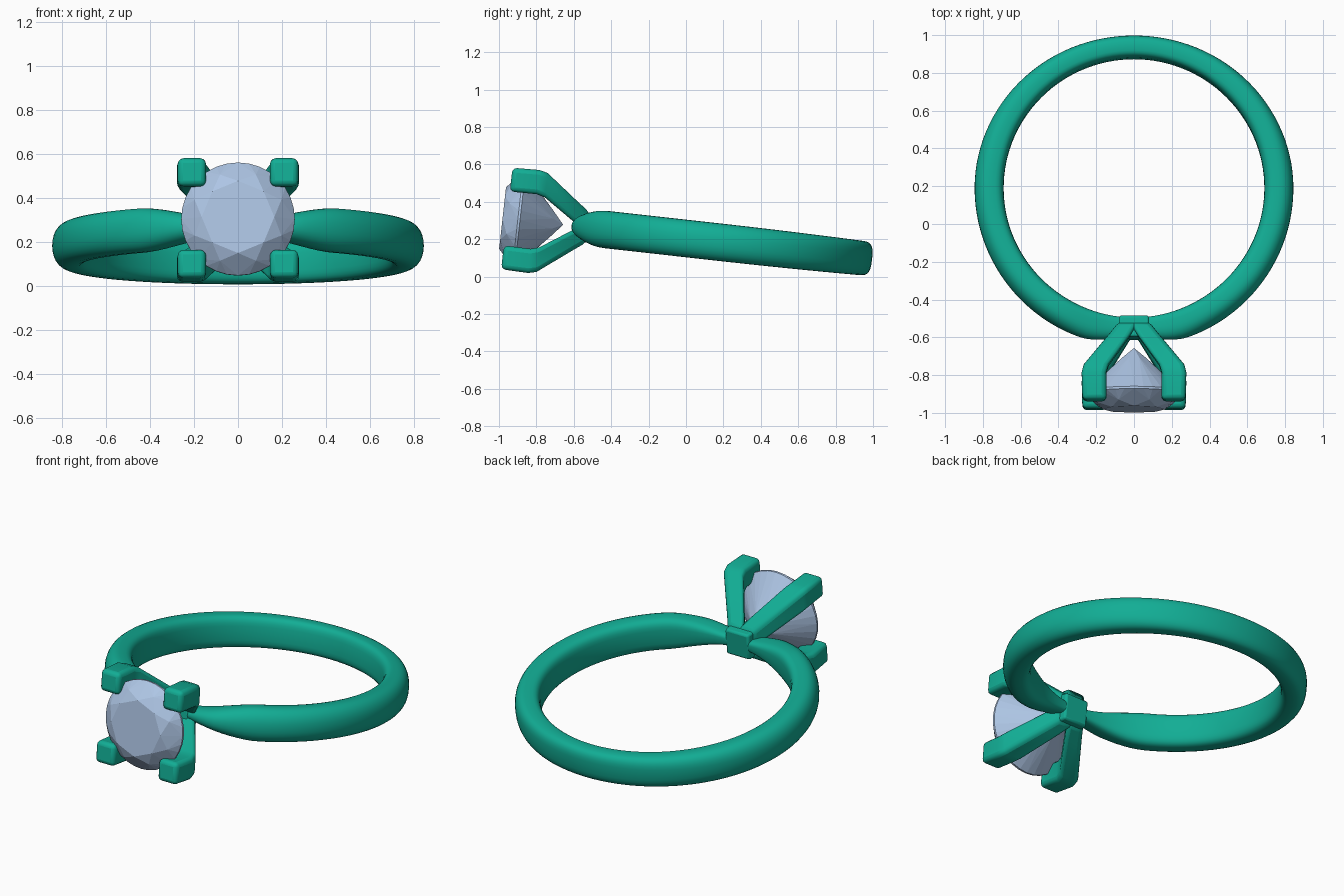
import bpy, bmesh
from math import sin, cos, pi, copysign, radians
from mathutils import Matrix

if "Cube" in bpy.data.objects:
    bpy.data.objects.remove(bpy.data.objects["Cube"])

# Whole ring is modelled with its axis on z, then tilted about x
PLACE = Matrix.Translation((0, 0.19, 0.183)) @ Matrix.Rotation(-0.111, 4, 'X')


def material(name, rgb):
    m = bpy.data.materials.new(name)
    m.diffuse_color = (*rgb, 1)
    m.use_nodes = True
    m.node_tree.nodes["Principled BSDF"].inputs["Base Color"].default_value = m.diffuse_color
    return m


METAL = material("green_metal", (0.006, 0.42, 0.30))
GEM = material("pale_gem", (0.42, 0.56, 0.78))


def finish(bm, name, mat, smooth=True):
    bmesh.ops.recalc_face_normals(bm, faces=bm.faces)
    mesh = bpy.data.meshes.new(name)
    bm.to_mesh(mesh)
    bm.free()
    mesh.materials.append(mat)
    ob = bpy.data.objects.new(name, mesh)
    bpy.context.collection.objects.link(ob)
    ob.matrix_world = PLACE
    if smooth:
        bpy.ops.object.select_all(action='DESELECT')
        ob.select_set(True)
        bpy.context.view_layer.objects.active = ob
        bpy.ops.object.shade_smooth_by_angle(angle=radians(40))
    return ob


def loft(bm, loops, closed=False):
    rings = [[bm.verts.new(p) for p in loop] for loop in loops]
    n = len(rings[0])
    pairs = list(zip(rings, rings[1:])) + ([(rings[-1], rings[0])] if closed else [])
    for a, b in pairs:
        for i in range(n):
            j = (i + 1) % n
            bm.faces.new((a[i], a[j], b[j], b[i]))
    if not closed:
        bm.faces.new(rings[0])
        bm.faces.new(rings[-1])


def smoothstep(x):
    x = max(0, min(1, x))
    return x * x * (3 - 2 * x)


def power(v, n):
    return copysign(abs(v) ** (2 / n), v)


# Band: D-shaped section that pinches towards the head
def band_section(a):
    front = abs((a + pi) % (2 * pi) - pi)          # angle away from the head
    back = smoothstep((front - pi / 2) / (pi / 2))
    pinch = smoothstep(front / radians(36))
    half_w = 0.03 + 0.07 * pinch - 0.008 * back
    thick = 0.10 + 0.054 * smoothstep(front / radians(20)) - 0.034 * back
    pts = []
    for k in range(28):
        p = 2 * pi * k / 28
        n = (2.2 + 0.8 * back) if cos(p) > 0 else 3.5
        r = 0.69 + thick / 2 * (1 + power(cos(p), n))
        pts.append((r * sin(a), -r * cos(a), half_w * power(sin(p), n)))
    return pts


bm = bmesh.new()
loft(bm, [band_section(2 * pi * i / 120) for i in range(120)], closed=True)
finish(bm, "band", METAL)


# Prongs: square bars that leave the base diagonally and bend forward
def square(cx, y, cz, h):
    return [(cx + i * h, y, cz + j * h) for i, j in ((-1, -1), (1, -1), (1, 1), (-1, 1))]


PRONG = [(-0.72, 0.03, 0.052), (-0.79, 0.075, 0.058), (-0.965, 0.2, 0.066),
         (-1.01, 0.212, 0.065), (-1.155, 0.209, 0.064)]   # y, offset, half width
for sx, side in ((-1, "left"), (1, "right")):
    for sz, level in ((-1, "lower"), (1, "upper")):
        bm = bmesh.new()
        loft(bm, [square(sx * u, y, sz * u, h) for y, u, h in PRONG])
        prong = finish(bm, f"{level}_{side}_prong", METAL)
        bev = prong.modifiers.new("soft_edges", 'BEVEL')
        bev.width, bev.segments, bev.limit_method = 0.024, 3, 'ANGLE'
        bev.angle_limit = radians(25)

# Base block joining prongs and band
bm = bmesh.new()
loft(bm, [square(0, -0.685, 0, 0.078), square(0, -0.80, 0, 0.085)])
base = finish(bm, "head_base", METAL)
bev = base.modifiers.new("soft_edges", 'BEVEL')
bev.width, bev.segments = 0.012, 2

# Stone: round faceted gem, table facing forward
bm = bmesh.new()


def gem_ring(n, r, y, turn=0.0):
    for i in range(n):
        a = 2 * pi * (i + turn) / n
        bm.verts.new((r * sin(a), y, r * cos(a)))


gem_ring(8, 0.165, -1.178)
gem_ring(8, 0.213, -1.148, 0.5)
gem_ring(32, 0.258, -1.096)
gem_ring(32, 0.258, -1.084)
gem_ring(8, 0.07, -0.908, 0.5)
bm.verts.new((0, -0.852, 0))
bmesh.ops.convex_hull(bm, input=bm.verts)
bmesh.ops.dissolve_limit(bm, angle_limit=radians(2), verts=bm.verts, edges=bm.edges)
finish(bm, "stone", GEM, smooth=False)
